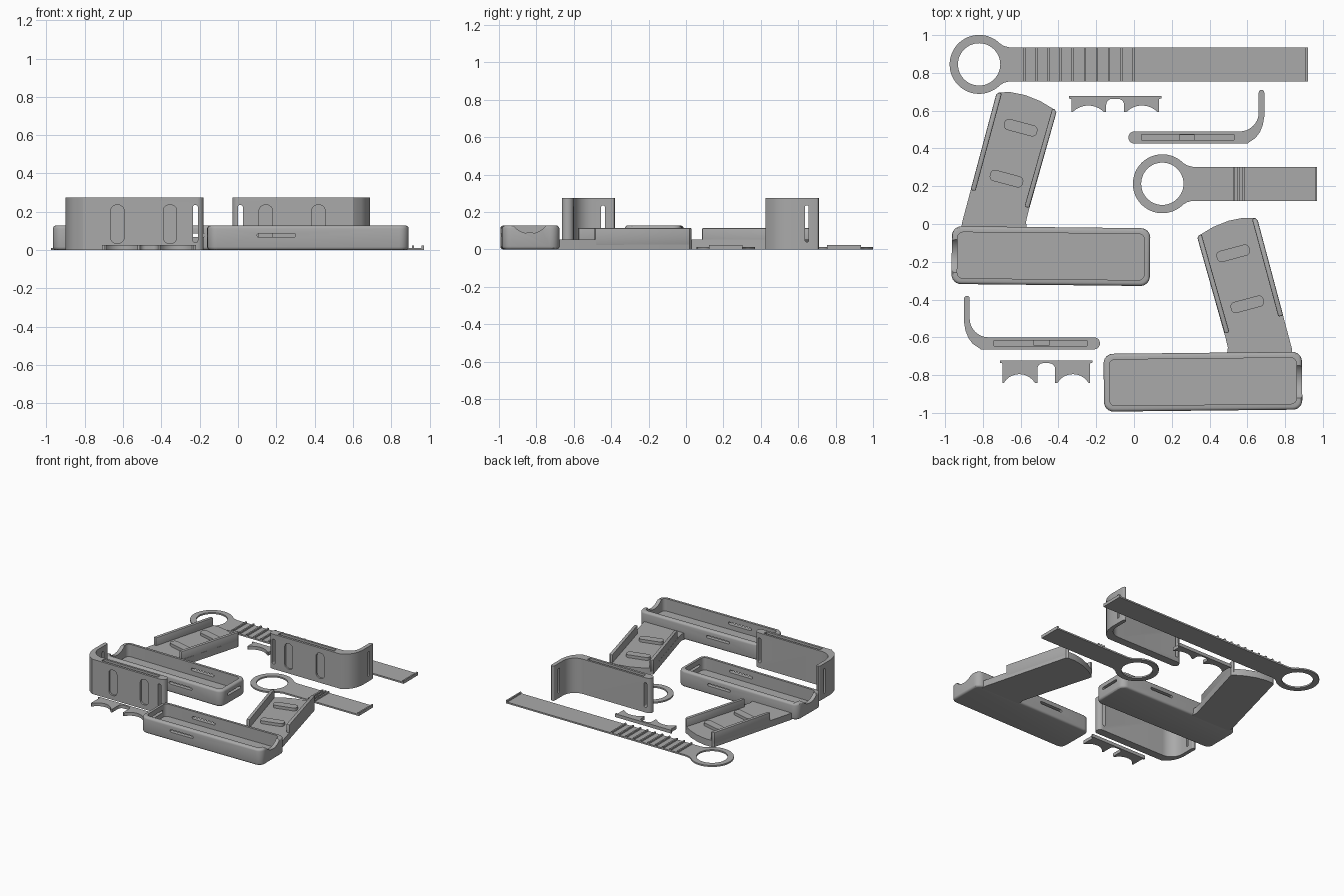
import bpy, bmesh
from math import sin, cos, pi, radians
from mathutils import Matrix

cube = bpy.data.objects.get("Cube")
if cube:
    bpy.data.objects.remove(cube, do_unlink=True)

grey = bpy.data.materials.new("plain grey")
grey.use_nodes = True
grey.diffuse_color = (0.4, 0.4, 0.4, 1)
grey.node_tree.nodes["Principled BSDF"].inputs["Base Color"].default_value = (0.4, 0.4, 0.4, 1)


def prism(name, pts, lo, hi, axis="z"):
    """Extrude a 2D outline along an axis."""
    place = {"z": lambda a, b, c: (a, b, c),
             "y": lambda a, b, c: (a, c, b),
             "x": lambda a, b, c: (c, a, b)}[axis]
    bm = bmesh.new()
    rings = [[bm.verts.new(place(a, b, c)) for a, b in pts] for c in (lo, hi)]
    bm.faces.new(rings[0])
    bm.faces.new(rings[1])
    n = len(pts)
    for i in range(n):
        j = (i + 1) % n
        bm.faces.new((rings[0][i], rings[0][j], rings[1][j], rings[1][i]))
    bmesh.ops.recalc_face_normals(bm, faces=bm.faces)
    mesh = bpy.data.meshes.new(name)
    bm.to_mesh(mesh)
    bm.free()
    mesh.materials.append(grey)
    obj = bpy.data.objects.new(name, mesh)
    bpy.context.collection.objects.link(obj)
    return obj


def arc(cx, cy, r, a0, a1, n=12):
    return [(cx + r * cos(radians(a0 + (a1 - a0) * i / n)),
             cy + r * sin(radians(a0 + (a1 - a0) * i / n))) for i in range(n + 1)]


def rect(x0, x1, y0, y1):
    return [(x0, y0), (x1, y0), (x1, y1), (x0, y1)]


def rounded(x0, x1, y0, y1, r, tilt=0):
    """Rounded rectangle, turned about its centre."""
    pts = (arc(x1 - r, y1 - r, r, 0, 90, 6) + arc(x0 + r, y1 - r, r, 90, 180, 6)
           + arc(x0 + r, y0 + r, r, 180, 270, 6) + arc(x1 - r, y0 + r, r, 270, 360, 6))
    cx, cy, c, s = (x0 + x1) / 2, (y0 + y1) / 2, cos(radians(tilt)), sin(radians(tilt))
    return [(cx + (x - cx) * c - (y - cy) * s, cy + (x - cx) * s + (y - cy) * c) for x, y in pts]


def apply(obj, mod):
    bpy.context.view_layer.objects.active = obj
    bpy.ops.object.modifier_apply(modifier=mod.name)


def cut(obj, *cutters):
    for cutter in cutters:
        mod = obj.modifiers.new("cut", "BOOLEAN")
        mod.operation, mod.solver, mod.object = "DIFFERENCE", "EXACT", cutter
        apply(obj, mod)
        bpy.data.objects.remove(cutter, do_unlink=True)


def bevel(obj, width, segments=3):
    mod = obj.modifiers.new("bevel", "BEVEL")
    mod.width, mod.segments, mod.limit_method = width, segments, "ANGLE"
    mod.angle_limit = radians(50)
    apply(obj, mod)


def smooth(obj):
    bpy.ops.object.select_all(action="DESELECT")
    obj.select_set(True)
    bpy.context.view_layer.objects.active = obj
    bpy.ops.object.shade_smooth_by_angle(angle=radians(30))


def mirror_copy(obj, dx, dy):
    """Second copy, flipped left to right and shifted."""
    mesh = obj.data.copy()
    mesh.transform(Matrix.Translation((dx, dy, 0)) @ Matrix.Scale(-1, 4, (1, 0, 0)))
    mesh.flip_normals()
    twin = bpy.data.objects.new("second_" + obj.name, mesh)
    bpy.context.collection.objects.link(twin)


# --- Pistol-shaped shells: tray, grip floor, grip walls and pads ---
TX, TY = 0.365, -0.835
tray = prism("tray", rounded(TX - 0.525, TX + 0.525, TY - 0.153, TY + 0.153, 0.05, 0.6), 0, 0.128)
bevel(tray, 0.016)
cut(tray,
    prism("cavity", rounded(TX - 0.495, TX + 0.495, TY - 0.122, TY + 0.122, 0.03, 0.6), 0.03, 0.3),
    prism("side_slots", rounded(0.1, 0.3, 0.067, 0.087, 0.009), -1.1, -0.6, "y"),
    prism("end_slot", rounded(TY - 0.08, TY + 0.08, 0.067, 0.087, 0.009), -0.3, 0, "x"),
    prism("end_scoop", arc(TY, 0.195, 0.11, 0, 360, 40)[:-1], 0.8, 1, "x"))

grip = prism("grip_floor", [(0.49, -0.7), (0.84, -0.7), (0.836, -0.66), (0.655, 0.02), (0.64, 0.032),
                            (0.58, 0.033), (0.5, 0.017), (0.42, -0.015), (0.345, -0.06),
                            (0.336, -0.075), (0.484, -0.6), (0.497, -0.655)], 0, 0.052)
wall_left = prism("grip_wall_left", [(0.336, -0.075), (0.345, -0.058), (0.358, -0.055),
                                     (0.505, -0.573), (0.48, -0.58)], 0.02, 0.115)
wall_right = prism("grip_wall_right", [(0.655, 0.02), (0.64, 0.032), (0.625, 0.025),
                                       (0.764, -0.49), (0.79, -0.485)], 0.02, 0.115)
bevel(wall_left, 0.006, 2)
bevel(wall_right, 0.006, 2)
pads = [prism("grip_pad", rounded(x - 0.09, x + 0.09, y - 0.03, y + 0.03, 0.025, 15), 0.04, 0.075)
        for x, y in ((0.525, -0.155), (0.6, -0.425))]
for part in [tray, grip, wall_left, wall_right] + pads:
    smooth(part)
    mirror_copy(part, -0.075, 0.665)

# --- Tall bent brackets ---
outline = (arc(0.002, 0.458, 0.032, 270, 90, 10) + arc(0.56, 0.59, 0.1, 270, 360, 10)
           + [(0.66, 0.7)] + arc(0.675, 0.695, 0.015, 180, 0, 6)
           + [(0.69, 0.57), (0.682, 0.525), (0.667, 0.487), (0.643, 0.455), (0.6, 0.426)])
bracket = prism("bent_bracket", outline, 0, 0.275)
cut(bracket,
    prism("slot", rounded(0, 0.025, 0.04, 0.235, 0.01), 0.3, 0.6, "y"),
    prism("leg_slot", rounded(0.636, 0.656, 0.04, 0.235, 0.009), 0.62, 0.8, "x"),
    prism("top_groove", rect(0.04, 0.53, 0.444, 0.474), 0.255, 0.3),
    prism("deep_groove", rect(0.24, 0.32, 0.446, 0.472), 0.22, 0.3),
    *[prism("pocket", rounded(x, x + 0.07, 0.035, 0.235, 0.03), 0.4, 0.44, "y")
      for x in (0.11, 0.385)])
smooth(bracket)
mirror_copy(bracket, -0.21, -1.09)


# --- Ring straps with ridges and an end lip ---
def strap(name, cx, cy, end, ridges):
    edge = [(cx + 0.13, cy + 0.098), (cx + 0.16, cy + 0.09), (end, cy + 0.09)]
    pts = (arc(cx, cy, 0.156, 45, 315, 48) + [(x, 2 * cy - y) for x, y in edge] + edge[::-1])
    body = prism(name, pts, 0, 0.012)
    cut(body, prism("hole", arc(cx, cy, 0.112, 0, 360, 48)[:-1], -0.1, 0.1))
    smooth(body)
    for x in ridges + [end - 0.006]:
        prism(name + "_ridge", rect(x - 0.006, x + 0.006, cy - 0.09, cy + 0.09), 0.005, 0.024)


strap("long_strap", -0.82, 0.845, 0.92, [-0.58 + 0.064 * i for i in range(10)])
strap("short_strap", 0.15, 0.213, 0.97, [0.53, 0.555, 0.58])


# --- Scalloped spacers ---
def spacer(name, cx, top, depth, rise):
    low = top - depth
    r = (0.083 ** 2 + rise ** 2) / (2 * rise)
    half = [(0.245, top), (0.245, top - 0.012), (0.232, top - 0.016), (0.232, low)]
    for i in range(13):
        x = 0.083 - 0.166 * i / 12
        half.append((0.142 + x, low + rise - r + (r * r - x * x) ** 0.5))
    half += [(0.047, low)] + arc(0.017, top - 0.045, 0.03, 0, 90, 6) + [(0, top - 0.015)]
    pts = [(cx + x, y) for x, y in half] + [(cx - x, y) for x, y in half[-2::-1]]
    smooth(prism(name, pts, 0, 0.026))


spacer("short_spacer", -0.1, 0.677, 0.085, 0.035)
spacer("tall_spacer", -0.465, -0.722, 0.12, 0.047)
